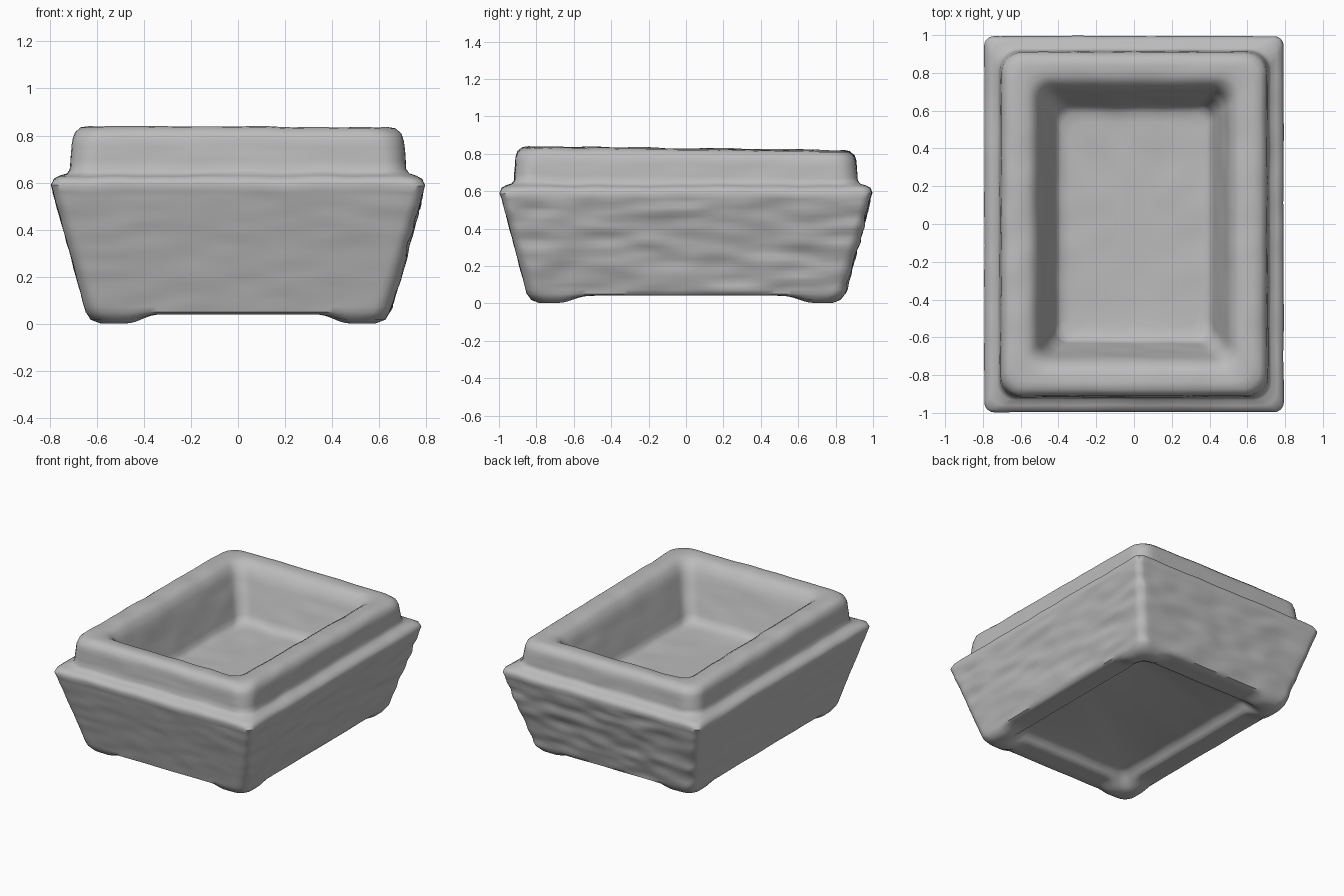
import bpy, bmesh, math
from mathutils import Vector, noise

if "Cube" in bpy.data.objects:
    bpy.data.objects.remove(bpy.data.objects["Cube"])

clay = bpy.data.materials.new("grey_clay")
clay.diffuse_color = (0.5, 0.5, 0.5, 1)
clay.use_nodes = True
clay.node_tree.nodes["Principled BSDF"].inputs["Base Color"].default_value = clay.diffuse_color

NX, NY, NC = 40, 50, 6   # points per short side, long side and corner


def rounded_ring(hx, hy, r, z):
    """Rounded rectangle with evenly divided sides."""
    pts = []
    corners = [(1, -1, -90, NY), (1, 1, 0, NX), (-1, 1, 90, NY), (-1, -1, 180, NX)]
    arcs = []
    for sx, sy, start, n in corners:
        arcs.append(([Vector((sx * (hx - r) + r * math.cos(math.radians(start + 90 * i / NC)),
                              sy * (hy - r) + r * math.sin(math.radians(start + 90 * i / NC)), z))
                      for i in range(NC + 1)], n))
    for k, (arc, n) in enumerate(arcs):
        nxt = arcs[(k + 1) % 4][0][0]
        pts += arc + [arc[-1].lerp(nxt, i / n) for i in range(1, n)]
    return pts


def smoothstep(a, b, v):
    t = max(0, min(1, (v - a) / (b - a)))
    return t * t * (3 - 2 * t)


# Half width, half depth, corner radius, height, steps from the previous ring
profile = [
    (0.42, 0.61, 0.05, 0.095, 1),   # underside recess
    (0.45, 0.64, 0.05, 0.085, 1),
    (0.51, 0.70, 0.06, 0.02, 3),    # foot rim
    (0.54, 0.73, 0.07, 0.003, 1),
    (0.585, 0.785, 0.08, 0.003, 2),
    (0.625, 0.825, 0.08, 0.018, 1),
    (0.645, 0.85, 0.07, 0.05, 1),
    (0.785, 0.985, 0.05, 0.56, 22),  # sloping body
    (0.792, 0.995, 0.05, 0.59, 1),
    (0.78, 0.985, 0.05, 0.615, 1),
    (0.755, 0.96, 0.07, 0.628, 1),   # ledge
    (0.725, 0.93, 0.09, 0.637, 1),
    (0.713, 0.918, 0.10, 0.655, 1),
    (0.703, 0.91, 0.11, 0.77, 4),   # upper collar
    (0.693, 0.90, 0.11, 0.80, 1),
    (0.667, 0.875, 0.11, 0.822, 1),
    (0.63, 0.84, 0.11, 0.828, 1),
    (0.56, 0.78, 0.10, 0.822, 2),
    (0.525, 0.745, 0.09, 0.80, 1),
    (0.50, 0.715, 0.08, 0.75, 1),
    (0.41, 0.62, 0.07, 0.47, 8),    # basin wall
    (0.385, 0.59, 0.08, 0.45, 1),
    (0.34, 0.54, 0.08, 0.445, 1),   # basin floor
    (0.10, 0.25, 0.05, 0.44, 6),
]


def shape(p, inside):
    """Worn, hand-carved surface; right and back sides are coarser."""
    v = p.copy()
    # shallow gaps between the corner feet
    mid = max(1 - smoothstep(0.34, 0.47, abs(v.x)), 1 - smoothstep(0.52, 0.68, abs(v.y)))
    if v.z < 0.06:
        v.z = max(v.z, v.z + (0.041 - v.z) * mid)
    # gentle tilt of the top edge
    if v.z > 0.66:
        v.z -= 0.012 * v.y + 0.004 * v.x
    out = Vector((p.x / 0.79, p.y, 0))
    side = Vector((math.copysign(1, out.x), 0, 0)) if abs(out.x) > abs(out.y) \
        else Vector((0, math.copysign(1, out.y), 0))
    coarse = (side.x > 0 or side.y > 0) and 0.07 < p.z < 0.56 and not inside
    n = noise.noise(Vector((p.x * 5, p.y * 5, p.z * 17)))
    v += side * n * (0.014 if coarse else 0.004)
    v.z += 0.007 * noise.noise(Vector((p.x * 6 + 9, p.y * 6, p.z * 6))) * smoothstep(0.05, 0.12, p.z)
    return v


# Trough lofted from underside to basin floor
bm = bmesh.new()
rings = []
prev = None
for i, (hx, hy, r, z, steps) in enumerate(profile):
    cur = rounded_ring(hx, hy, r, z)
    for s in range(1, steps + 1):
        pts = cur if prev is None else [a.lerp(b, s / steps) for a, b in zip(prev, cur)]
        rings.append([bm.verts.new(shape(p, i > 16)) for p in pts])
    prev = cur
for a, b in zip(rings, rings[1:]):
    n = len(a)
    for i in range(n):
        j = (i + 1) % n
        bm.faces.new((a[i], a[j], b[j], b[i]))
bm.faces.new(rings[0][::-1])
bm.faces.new(rings[-1])
bmesh.ops.recalc_face_normals(bm, faces=bm.faces)

mesh = bpy.data.meshes.new("stone_trough")
bm.to_mesh(mesh)
bm.free()
trough = bpy.data.objects.new("stone_trough", mesh)
bpy.context.collection.objects.link(trough)
mesh.materials.append(clay)
bpy.context.view_layer.objects.active = trough
trough.select_set(True)
bpy.ops.object.shade_smooth_by_angle(angle=math.radians(50))
